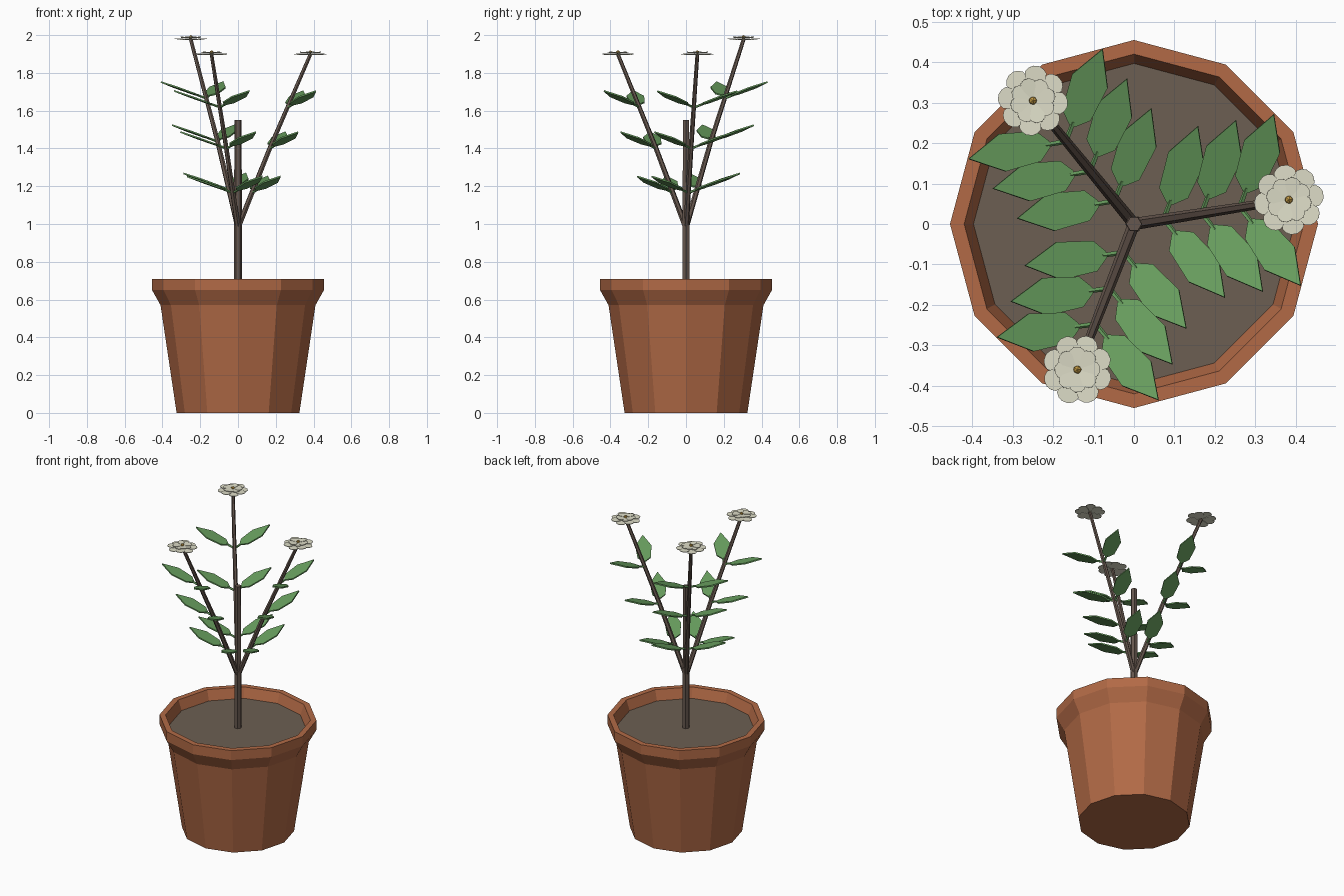
import bpy, bmesh, math
from mathutils import Vector, Matrix

if "Cube" in bpy.data.objects:
    bpy.data.objects.remove(bpy.data.objects["Cube"])


def srgb(r, g, b):
    f = lambda c: (c / 255 / 12.92) if c < 10 else ((c / 255 + 0.055) / 1.055) ** 2.4
    return (f(r), f(g), f(b), 1)


def material(name, rgb):
    m = bpy.data.materials.new(name)
    m.diffuse_color = srgb(*rgb)
    m.use_nodes = True
    m.node_tree.nodes["Principled BSDF"].inputs["Base Color"].default_value = m.diffuse_color
    return m


terracotta = material("terracotta", (178, 106, 70))
earth = material("earth", (108, 95, 82))
bark = material("bark", (102, 87, 78))
green = material("leaf green", (104, 158, 94))
cream = material("cream petal", (222, 221, 200))
gold = material("golden centre", (196, 156, 70))


def finish(name, bm, mat):
    bmesh.ops.recalc_face_normals(bm, faces=bm.faces)
    me = bpy.data.meshes.new(name)
    bm.to_mesh(me)
    bm.free()
    me.materials.append(mat)
    ob = bpy.data.objects.new(name, me)
    bpy.context.collection.objects.link(ob)
    return ob


def lathe(bm, profile, sides):
    """Rings of (radius, z), capped at both ends."""
    rings = [[bm.verts.new((r * math.cos(2 * math.pi * i / sides),
                            r * math.sin(2 * math.pi * i / sides), z))
              for i in range(sides)] for r, z in profile]
    for a, b in zip(rings, rings[1:]):
        for i in range(sides):
            j = (i + 1) % sides
            bm.faces.new((a[i], a[j], b[j], b[i]))
    bm.faces.new(rings[0])
    bm.faces.new(rings[-1])


def tube(bm, points, radii, sides=6):
    """Tapered rod along a path."""
    axis = (points[-1] - points[0]).normalized()
    rot = axis.to_track_quat('Z', 'Y')
    rings = []
    for p, r in zip(points, radii):
        rings.append([bm.verts.new(p + rot @ Vector((r * math.cos(2 * math.pi * i / sides),
                                                     r * math.sin(2 * math.pi * i / sides), 0)))
                      for i in range(sides)])
    for a, b in zip(rings, rings[1:]):
        for i in range(sides):
            j = (i + 1) % sides
            bm.faces.new((a[i], a[j], b[j], b[i]))
    bm.faces.new(rings[0])
    bm.faces.new(rings[-1])


def plate(bm, half, mat, thick):
    """Thin flat plate from a half outline (along, across), mirrored."""
    pts = half + [(u, -v) for u, v in reversed(half) if v > 0]
    lo = [bm.verts.new(mat @ Vector((u, v, -thick / 2))) for u, v in pts]
    hi = [bm.verts.new(mat @ Vector((u, v, thick / 2))) for u, v in pts]
    bm.faces.new(lo)
    bm.faces.new(hi)
    for i in range(len(pts)):
        j = (i + 1) % len(pts)
        bm.faces.new((lo[i], lo[j], hi[j], hi[i]))


# Pot with flared rim
bm = bmesh.new()
lathe(bm, [(0.325, 0), (0.41, 0.57), (0.455, 0.65), (0.455, 0.71),
           (0.42, 0.71), (0.395, 0.64)], 12)
finish("pot", bm, terracotta)

# Soil
bm = bmesh.new()
lathe(bm, [(0.39, 0.63), (0.397, 0.648)], 12)
finish("soil", bm, earth)

# Main stem
bm = bmesh.new()
lathe(bm, [(0.022, 0.63), (0.019, 1.55)], 6)
finish("main_stem", bm, bark)

LEAF = [(0.045, 0.008), (0.075, 0.038), (0.17, 0.047), (0.26, 0)]
OUTER = [(0.008, 0.004), (0.05, 0.025), (0.07, 0.027), (0.08, 0.019), (0.086, 0.008)]
INNER = [(0.006, 0.003), (0.035, 0.018), (0.048, 0.018), (0.056, 0.007)]
RISE = math.radians(19.5)

# Three flowering branches: flower x, y, z
for n, (fx, fy, fz) in enumerate([(-0.25, 0.305, 1.98), (0.383, 0.06, 1.90),
                                  (-0.14, -0.36, 1.90)], 1):
    az = math.atan2(fy, fx)
    reach = math.hypot(fx, fy)
    scale = (fz - 0.98) / 0.92

    def at(r, z):
        return Vector((r * math.cos(az), r * math.sin(az), z))

    mid_z = 0.98 + 0.42 * scale
    start, mid, end = at(0, 0.98), at(0.17, mid_z), at(reach, fz - 0.003)

    # Branch
    bm = bmesh.new()
    tube(bm, [start, mid, end], [0.015, 0.013, 0.010])
    finish(f"branch_{n}", bm, bark)

    # Leaf pairs with short stalks
    bm = bmesh.new()
    for p in (start.lerp(mid, 0.075 / 0.17), mid,
              mid.lerp(end, 0.095 / (reach - 0.17))):
        for side in (-1, 1):
            m = (Matrix.Translation(p) @ Matrix.Rotation(az + side * math.radians(61), 4, 'Z')
                 @ Matrix.Rotation(-RISE, 4, 'Y'))
            tube(bm, [m @ Vector((0, 0, 0)), m @ Vector((0.055, 0, 0))], [0.007, 0.006], 5)
            plate(bm, LEAF, m, 0.008)
    finish(f"leaves_{n}", bm, green)

    # Two rings of petals
    bm = bmesh.new()
    for half, dz, turn, tilt in ((OUTER, -0.003, 0, 2), (INNER, 0.005, 0.5, 5)):
        for k in range(8):
            m = (Matrix.Translation((fx, fy, fz + dz + 0.0008 * (k % 2)))
                 @ Matrix.Rotation(az + (k + turn) * math.pi / 4, 4, 'Z')
                 @ Matrix.Rotation(-math.radians(tilt if k % 2 else tilt - 3), 4, 'Y'))
            plate(bm, half, m, 0.003)
    finish(f"petals_{n}", bm, cream)

    # Flower centre
    bm = bmesh.new()
    bmesh.ops.create_icosphere(bm, subdivisions=1, radius=0.011,
                               matrix=Matrix.Translation((fx, fy, fz + 0.009)))
    finish(f"flower_centre_{n}", bm, gold)
